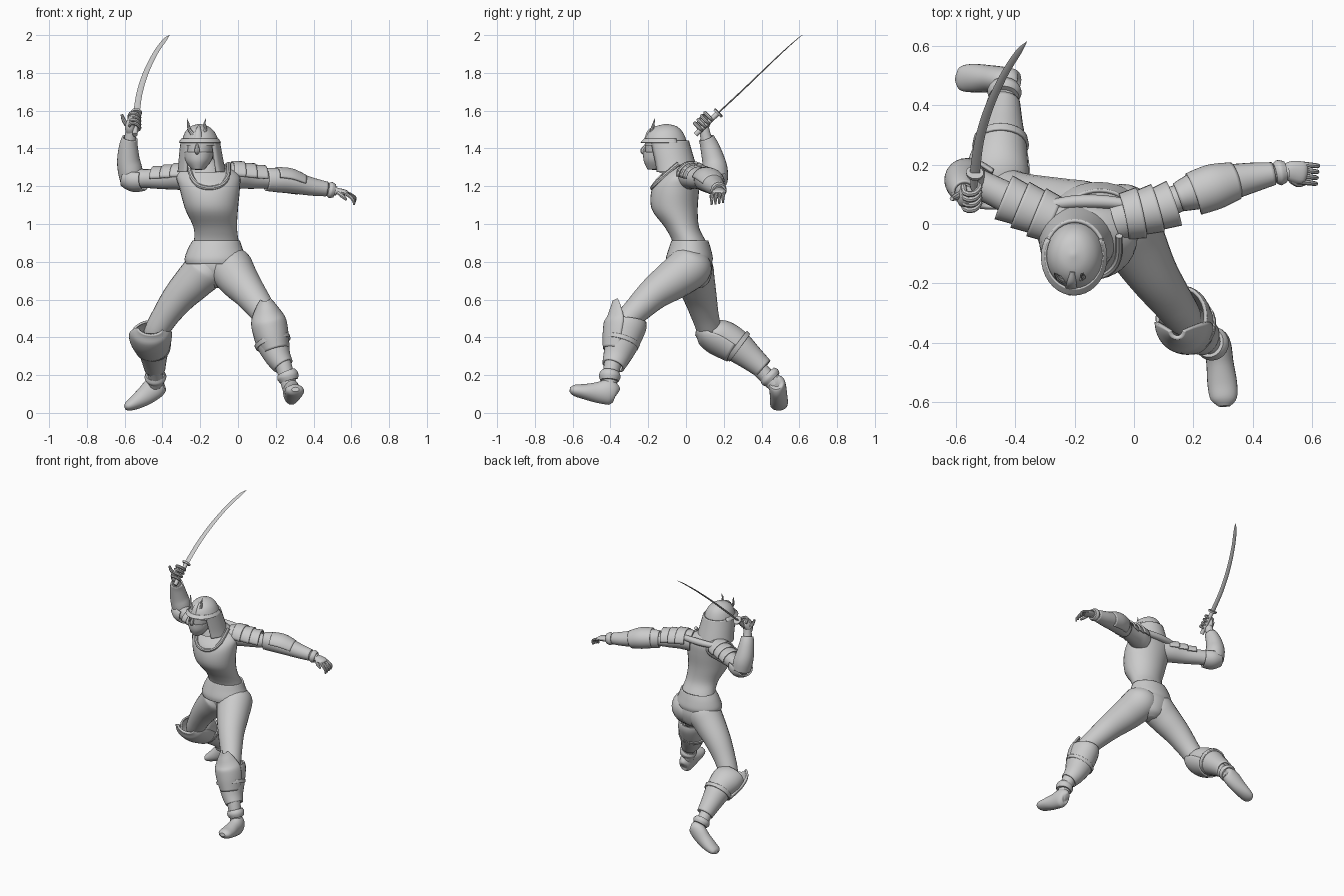
import bpy, bmesh, math
from mathutils import Vector


def smooth_path(pts, steps):
    """Catmull-Rom interpolation of (x, y, z, a, b) sections."""
    out, n = [], len(pts)
    for i in range(n - 1):
        p = [pts[max(0, i - 1)], pts[i], pts[i + 1], pts[min(n - 1, i + 2)]]
        for s in range(steps):
            t = s / steps
            out.append([0.5 * (2 * b + (c - a) * t + (2 * a - 5 * b + 4 * c - d) * t ** 2
                               + (3 * b - a - 3 * c + d) * t ** 3) for a, b, c, d in zip(*p)])
    return out + [list(pts[-1])]


def loft(name, pts, ref=(0, 1, 0), flat=False, sides=24, arc=None, thick=0, steps=5, cap=True):
    """Elliptical sections swept along a path; arc (degrees) makes an open plate."""
    pts = smooth_path([tuple(p) + (p[3],) if len(p) == 4 else p for p in pts], steps)
    bm, rings, ref = bmesh.new(), [], Vector(ref)
    for i, p in enumerate(pts):
        c = Vector(p[:3])
        if flat:
            u, v = Vector((1, 0, 0)), Vector((0, 1, 0))
        else:
            t = (Vector(pts[min(i + 1, len(pts) - 1)][:3]) - Vector(pts[max(i - 1, 0)][:3])).normalized()
            u = ref.cross(t).normalized()
            v = t.cross(u)
        a0, a1 = arc or (0, 360)
        count = sides + 1 if arc else sides
        ring = []
        for k in range(count):
            a = math.radians(a0 + (a1 - a0) * k / sides)
            ring.append(bm.verts.new(c + u * max(p[3], .001) * math.cos(a) + v * max(p[4], .001) * math.sin(a)))
        rings.append(ring)
    for r, q in zip(rings, rings[1:]):
        for k in range(len(r) - 1 if arc else len(r)):
            m = (k + 1) % len(r)
            bm.faces.new((r[k], r[m], q[m], q[k]))
    if cap and not arc and not thick:
        bm.faces.new(rings[0])
        bm.faces.new(rings[-1])
    bmesh.ops.recalc_face_normals(bm, faces=bm.faces)
    me = bpy.data.meshes.new(name)
    bm.to_mesh(me)
    bm.free()
    ob = bpy.data.objects.new(name, me)
    bpy.context.collection.objects.link(ob)
    if thick:
        mod = ob.modifiers.new("thickness", "SOLIDIFY")
        mod.thickness = thick
        mod.offset = 0
    return ob


UP = (0, 0, 1)

# torso with pelvis, and the flared hem of the shirt
loft("torso", [(-.11, .04, .66, .04, .04), (-.11, .04, .69, .09, .08), (-.115, .035, .76, .135, .105),
               (-.12, .03, .83, .138, .1), (-.115, .02, .9, .12, .09), (-.12, -.02, .98, .115, .09),
               (-.14, -.06, 1.08, .14, .122), (-.15, -.055, 1.19, .16, .125), (-.16, -.03, 1.26, .165, .1),
               (-.17, -.02, 1.31, .1, .07), (-.175, -.03, 1.33, .05, .05)], flat=True, sides=32)
loft("shirt_hem", [(-.115, .02, .91, .12, .092), (-.12, .02, .87, .138, .105), (-.12, .018, .82, .156, .118),
                   (-.122, .015, .79, .15, .114)], ref=(0, 1, 0), flat=True, sides=32, thick=.012)
loft("collar_trim", [(-.26, -.05, 1.315, .012), (-.245, -.13, 1.25, .012), (-.21, -.168, 1.205, .012),
                     (-.15, -.178, 1.19, .012), (-.09, -.165, 1.205, .012), (-.055, -.12, 1.25, .012),
                     (-.05, -.04, 1.32, .012)], ref=UP, sides=8)
loft("scarf", [(-.17, -.05, 1.27, .1, .09), (-.175, -.05, 1.31, .085, .08), (-.185, -.06, 1.345, .06, .06)],
     flat=True, cap=False)
loft("neck", [(-.175, -.04, 1.26, .06), (-.195, -.09, 1.38, .055)])

# head, mask and helmet
loft("head", [(-.21, -.155, 1.285, .015, .02), (-.21, -.145, 1.3, .035, .05), (-.208, -.13, 1.34, .062, .08),
              (-.205, -.12, 1.4, .075, .095), (-.2, -.115, 1.46, .075, .09), (-.2, -.11, 1.51, .03, .04)], flat=True)
loft("nose", [(-.216, -.21, 1.42, .008), (-.217, -.228, 1.385, .014), (-.215, -.205, 1.37, .004)], sides=8)
loft("face_mask", [(-.212, -.15, 1.29, .03, .05), (-.21, -.135, 1.335, .066, .085), (-.208, -.125, 1.38, .077, .098)],
     flat=True, arc=(190, 350), thick=.008)
loft("helmet", [(-.2, -.105, 1.415, .1, .112), (-.2, -.108, 1.45, .094, .108), (-.202, -.108, 1.49, .076, .088),
                (-.204, -.105, 1.517, .046, .055), (-.205, -.104, 1.53, .005, .005)], flat=True, sides=32)
loft("helmet_brim", [(-.202, -.108, 1.45, .095, .11), (-.202, -.11, 1.435, .106, .124), (-.202, -.112, 1.43, .108, .126)],
     flat=True, arc=(150, 390), thick=.008)
loft("neck_guard", [(-.2, -.1, 1.44, .098, .11), (-.198, -.085, 1.38, .107, .112), (-.195, -.07, 1.32, .115, .115),
                    (-.192, -.06, 1.275, .122, .118)], flat=True, arc=(-50, 230), thick=.012)
for side, x in (("right", -1), ("left", 1)):
    loft(side + "_horn", [(-.215 + .02 * x, -.19, 1.47, .012), (-.215 + .043 * x, -.18, 1.5, .009),
                          (-.22 + .043 * x, -.172, 1.53, .006), (-.22 + .05 * x, -.165, 1.558, .001)], sides=8)
loft("helmet_crest", [(-.212, -.215, 1.45, .02, .006), (-.21, -.195, 1.49, .016, .01), (-.207, -.16, 1.515, .008, .008)],
     sides=10)

# legs
loft("front_thigh", [(-.07, .06, .83, .07), (-.045, .03, .78, .115), (0, -.06, .71, .108), (.06, -.165, .635, .088),
                     (.12, -.25, .555, .073), (.17, -.32, .48, .06), (.18, -.33, .44, .03)])
loft("back_thigh", [(-.14, .0, .83, .07), (-.165, .03, .77, .11), (-.23, .05, .7, .103), (-.31, .075, .615, .088),
                    (-.38, .1, .52, .073), (-.44, .13, .42, .06), (-.45, .15, .38, .03)])
loft("front_shin", [(.17, -.31, .5, .05), (.195, -.35, .36, .065), (.24, -.39, .25, .045), (.275, -.41, .13, .04)])
loft("back_shin", [(-.45, .12, .43, .05), (-.45, .24, .36, .065), (-.44, .36, .26, .045), (-.435, .47, .15, .04)])

# greaves with flared tops and raised knee plates
loft("front_greave", [(.16, -.315, .49, .082, .1), (.167, -.32, .455, .088, .103), (.185, -.34, .37, .082, .085),
                      (.21, -.365, .3, .064, .068), (.24, -.385, .25, .05, .055)], thick=.012)
loft("front_knee_plate", [(.145, -.36, .6, .022, .025), (.15, -.345, .56, .05, .055), (.16, -.33, .49, .085, .095),
                          (.178, -.34, .41, .084, .095), (.2, -.355, .33, .066, .08)], arc=(180, 360), thick=.014)
loft("back_greave", [(-.462, .14, .415, .1, .072), (-.46, .19, .4, .1, .085), (-.45, .26, .36, .083, .082),
                     (-.445, .34, .295, .064, .064), (-.44, .41, .235, .05, .05)], thick=.012)
loft("back_knee_plate", [(-.465, .06, .445, .06, .03), (-.465, .1, .435, .1, .07), (-.462, .17, .4, .106, .088),
                         (-.452, .26, .345, .085, .078)], arc=(180, 360), thick=.014)
loft("front_greave_strap", [(.18, -.34, .385, .092, .094), (.187, -.346, .365, .09, .09)], thick=.012)
loft("back_greave_strap", [(-.45, .265, .36, .09, .088), (-.45, .285, .345, .086, .085)], thick=.012)

# boots
loft("front_boot_cuff", [(.255, -.4, .215, .05), (.263, -.403, .195, .058), (.27, -.405, .17, .05)])
loft("back_boot_cuff", [(-.438, .43, .205, .05), (-.437, .445, .19, .058), (-.436, .46, .175, .05)])
loft("front_boot", [(.278, -.365, .1, .012, .02), (.279, -.375, .105, .034, .05), (.283, -.41, .11, .045, .067),
                    (.29, -.47, .108, .046, .055), (.298, -.54, .113, .05, .04), (.303, -.59, .12, .044, .03),
                    (.304, -.615, .124, .02, .012)], ref=UP)
loft("back_boot", [(-.395, .478, .165, .015), (-.405, .48, .162, .04, .045), (-.44, .485, .135, .045, .06),
                   (-.49, .49, .092, .046, .052), (-.545, .492, .055, .048, .038), (-.585, .49, .034, .04, .024),
                   (-.6, .49, .028, .015, .01)], ref=UP)

# arms
loft("left_arm", [(-.06, .01, 1.25, .07), (0, .03, 1.255, .07), (.08, .06, 1.24, .054), (.16, .09, 1.235, .046),
                  (.24, .115, 1.23, .046), (.35, .145, 1.21, .043), (.44, .165, 1.19, .032), (.52, .175, 1.175, .026)],
     ref=UP)
loft("right_upper_arm", [(-.23, .0, 1.25, .07), (-.3, .03, 1.25, .07), (-.39, .07, 1.24, .056),
                         (-.48, .115, 1.24, .05), (-.56, .15, 1.24, .05), (-.59, .155, 1.245, .025)], ref=UP)
loft("right_forearm", [(-.56, .155, 1.2, .03), (-.565, .155, 1.24, .052), (-.575, .15, 1.31, .052),
                       (-.577, .13, 1.39, .044), (-.572, .108, 1.45, .031), (-.567, .095, 1.51, .026)])

# arm guards with elbow flares
loft("left_arm_guard", [(.15, .09, 1.235, .045, .055), (.22, .115, 1.232, .06, .06), (.3, .135, 1.218, .058, .053),
                        (.39, .155, 1.198, .047, .043), (.47, .17, 1.185, .034, .034)], ref=UP, thick=.01)
loft("left_elbow_plate", [(.2, .1, 1.235, .07, .062), (.27, .125, 1.225, .073, .066), (.34, .145, 1.205, .06, .055)],
     ref=UP, arc=(-60, 170), thick=.01)
loft("left_wrist_cuff", [(.475, .17, 1.183, .034), (.49, .173, 1.18, .043), (.51, .176, 1.176, .036)], ref=UP)
loft("right_arm_guard", [(-.562, .16, 1.235, .058), (-.572, .155, 1.29, .06), (-.58, .145, 1.34, .055),
                         (-.58, .125, 1.41, .045), (-.573, .108, 1.455, .036)], thick=.01)
loft("right_elbow_plate", [(-.5, .125, 1.235, .062, .055), (-.55, .148, 1.235, .068, .06), (-.595, .165, 1.25, .055, .05)],
     ref=UP, arc=(150, 400), thick=.01)

# layered shoulder plates
for i in range(3):
    s = .075 - .004 * i
    loft("left_shoulder_plate_%d" % i, [(-.035 + .055 * i, .025 + .012 * i, 1.255 - .006 * i, s, s),
                                        (.025 + .055 * i, .038 + .016 * i, 1.25 - .006 * i, s + .008, s + .002)],
         ref=UP, arc=(0, 180), thick=.01, sides=14)
    loft("right_shoulder_plate_%d" % i, [(-.27 - .055 * i, .015 + .025 * i, 1.25 - .004 * i, s, s - .006),
                                         (-.33 - .055 * i, .04 + .025 * i, 1.248 - .004 * i, s + .008, s - .004)],
         ref=UP, arc=(0, 180), thick=.01, sides=14)
loft("back_plate_rim", [(-.31, .06, 1.29, .016), (-.2, .075, 1.29, .022), (-.1, .075, 1.29, .022), (.0, .065, 1.29, .016)],
     ref=UP, sides=10)

# left hand, open and relaxed
loft("left_palm", [(.5, .175, 1.178, .024, .02), (.535, .177, 1.172, .036, .018), (.57, .172, 1.165, .037, .015),
                   (.582, .17, 1.16, .025, .008)], ref=UP, sides=14)
for i in range(4):
    y = .142 + .02 * i
    loft("left_finger_%d" % i, [(.565, y, 1.164, .0095), (.592, y - .003, 1.158 - .004 * (3 - i), .009),
                                (.612 + .003 * i, y - .006, 1.138 - .005 * (3 - i), .008),
                                (.614, y - .006, 1.112 - .004 * (3 - i), .005)], ref=(1, 0, 1), sides=8, steps=3)
loft("left_thumb", [(.53, .15, 1.168, .012), (.553, .135, 1.148, .011), (.575, .135, 1.128, .006)], ref=UP, sides=8)

# right hand closed round the grip
loft("right_palm", [(-.567, .092, 1.485, .025, .022), (-.572, .088, 1.515, .026, .034), (-.565, .1, 1.55, .02, .034),
                    (-.557, .11, 1.57, .012, .02)], sides=14)
for i in range(4):
    y, z = .075 + .018 * i, 1.505 + .018 * i
    loft("right_finger_%d" % i, [(-.575, y, z, .01), (-.57, y - .024, z + .026, .01), (-.54, y - .026, z + .026, .01),
                                 (-.52, y - .004, z + .004, .009), (-.53, y + .012, z - .012, .006)],
         ref=(0, .7, .7), sides=8, steps=3)
loft("right_thumb", [(-.585, .1, 1.52, .013), (-.605, .09, 1.55, .011), (-.615, .085, 1.58, .007)], sides=8)

# curved sword
EDGE = (0, -.67, .74)
loft("sword_grip", [(-.545, .05, 1.472, .013), (-.544, .07, 1.492, .014), (-.54, .12, 1.54, .013),
                    (-.538, .17, 1.588, .014)], ref=EDGE, sides=12)
loft("sword_guard", [(-.538, .166, 1.584, .028), (-.537, .174, 1.592, .03)], ref=EDGE, sides=20, steps=1)
loft("sword_blade", [(-.537, .172, 1.59, .017, .004), (-.522, .28, 1.69, .016, .004), (-.49, .39, 1.795, .015, .0035),
                     (-.44, .5, 1.9, .013, .003), (-.39, .58, 1.972, .011, .002), (-.362, .615, 2.0, .001, .001)],
     ref=EDGE, sides=8)

# smooth shading with crisp plate edges
bpy.ops.object.select_all(action='SELECT')
bpy.context.view_layer.objects.active = bpy.context.selected_objects[0]
bpy.ops.object.shade_smooth_by_angle(angle=math.radians(40))
